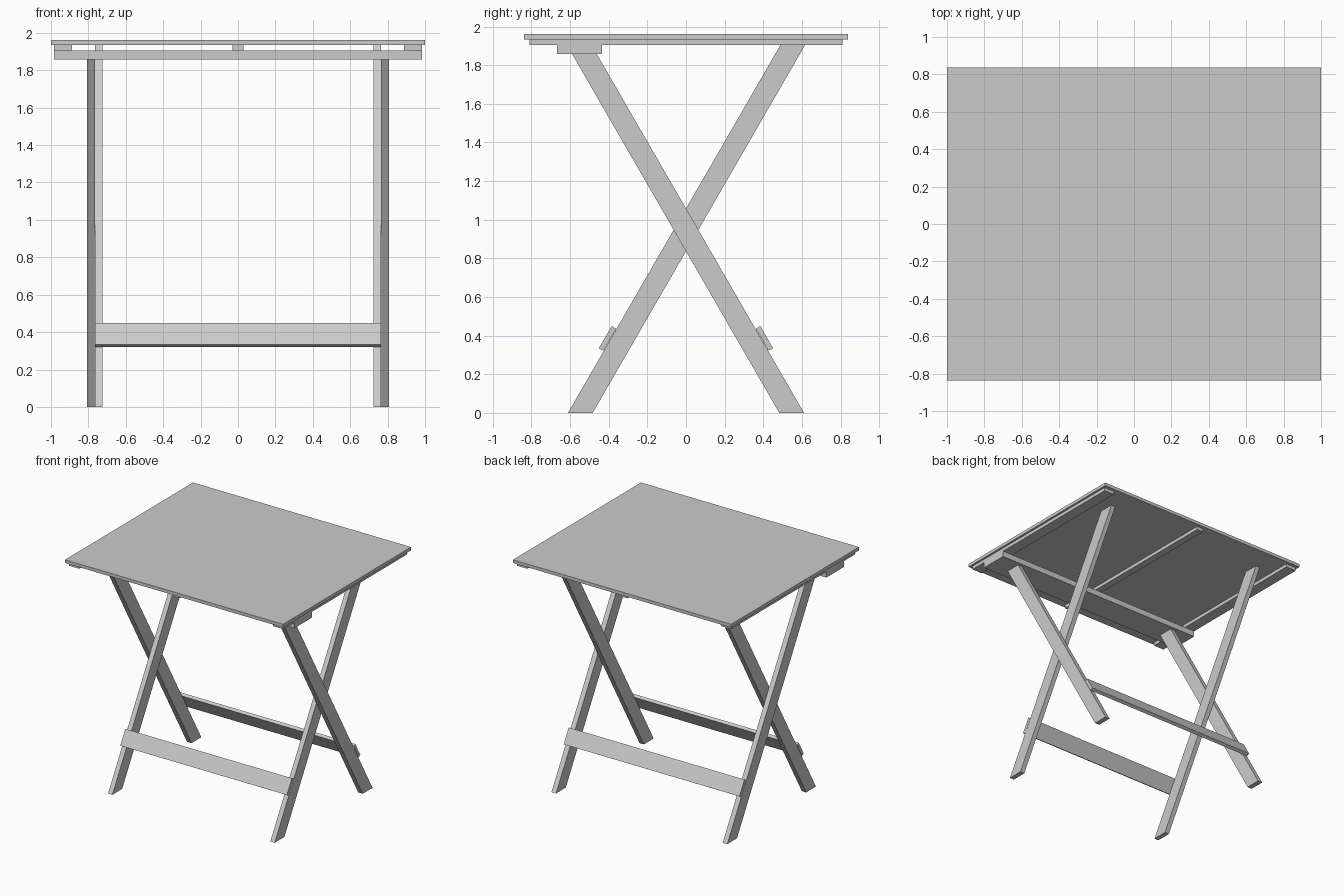
import bpy, bmesh, math
from mathutils import Vector

if "Cube" in bpy.data.objects:
    bpy.data.objects.remove(bpy.data.objects["Cube"])

TAN = math.tan(math.radians(30))


def extrude_profile(name, yz, x0, x1):
    """Solid made by sweeping a yz outline from x0 to x1."""
    bm = bmesh.new()
    face = bm.faces.new([bm.verts.new((x0, y, z)) for y, z in yz])
    res = bmesh.ops.extrude_face_region(bm, geom=[face])
    verts = [g for g in res["geom"] if isinstance(g, bmesh.types.BMVert)]
    bmesh.ops.translate(bm, verts=verts, vec=(x1 - x0, 0, 0))
    bmesh.ops.recalc_face_normals(bm, faces=bm.faces)
    me = bpy.data.meshes.new(name)
    bm.to_mesh(me)
    bm.free()
    ob = bpy.data.objects.new(name, me)
    bpy.context.collection.objects.link(ob)
    return ob


def box(name, x0, x1, y0, y1, z0, z1):
    return extrude_profile(name, [(y0, z0), (y1, z0), (y1, z1), (y0, z1)], x0, x1)


def leg_pair(name, foot, top, x0, x1):
    """Slanted legs, cut level at floor and top, mirrored left to right."""
    s = 1 if foot < 0 else -1
    w = 0.064
    head = foot + s * top * TAN
    yz = [(foot - w, 0), (foot + w, 0), (head + w, top), (head - w, top)]
    ob = extrude_profile(name, yz, x0, x1)
    ob.modifiers.new("mirror", 'MIRROR')


def stretcher(name, s, half):
    """Plank lying on the outer slope of a leg pair; s is -1 front, +1 back."""
    along = Vector((0.5, 0.866)) * 0.132
    inward = Vector((0.866, -0.5)) * 0.027
    a = Vector((-0.451, 0.335))
    pts = [a, a + along, a + along + inward, a + inward]
    extrude_profile(name, [(-s * p.x, p.y) for p in pts], -half, half)


# Table top and the battens beneath it
box("table_top", -1, 1, -0.838, 0.838, 1.934, 1.961)
box("batten_left", -0.983, -0.888, -0.811, 0.811, 1.906, 1.934)
box("batten_middle", -0.03, 0.03, -0.811, 0.811, 1.906, 1.934)
box("batten_right", 0.888, 0.983, -0.811, 0.811, 1.906, 1.934)

# Cross rail carrying the outer legs
box("cross_rail", -0.983, 0.983, -0.667, -0.434, 1.858, 1.906)

# Crossed folding legs
leg_pair("inner_legs", -0.547, 1.934, 0.724, 0.764)
leg_pair("outer_legs", 0.547, 1.858, 0.764, 0.806)

# Stretchers near the feet
stretcher("front_stretcher", -1, 0.764)
stretcher("back_stretcher", 1, 0.806)
